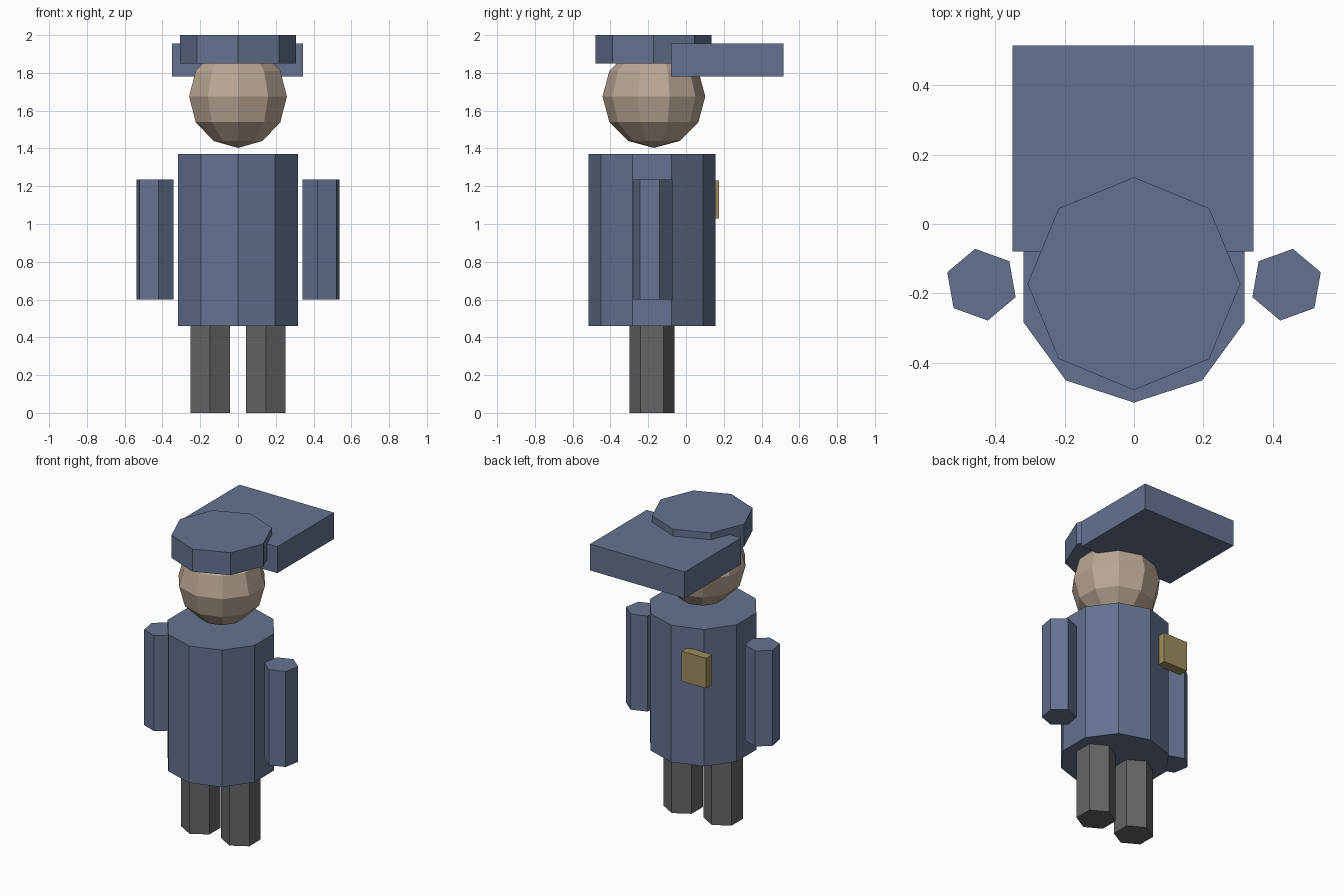
import bpy, bmesh, math
from mathutils import Matrix

if "Cube" in bpy.data.objects:
    bpy.data.objects.remove(bpy.data.objects["Cube"])

CY = -0.175  # body axis


def material(name, rgb):
    m = bpy.data.materials.new(name)
    m.diffuse_color = (*rgb, 1)
    m.use_nodes = True
    m.node_tree.nodes["Principled BSDF"].inputs["Base Color"].default_value = m.diffuse_color
    return m


BLUE = material("blue_cloth", (0.13, 0.17, 0.28))
SKIN = material("skin", (0.50, 0.39, 0.30))
GREY = material("dark_trousers", (0.13, 0.13, 0.14))
GOLD = material("gold", (0.34, 0.27, 0.11))


def finish(name, bm, mat):
    bmesh.ops.recalc_face_normals(bm, faces=bm.faces)
    me = bpy.data.meshes.new(name)
    bm.to_mesh(me)
    bm.free()
    me.materials.append(mat)
    ob = bpy.data.objects.new(name, me)
    bpy.context.collection.objects.link(ob)
    return ob


def prism(name, sides, r, x, y, z0, z1, mat, start=90):
    """Upright prism whose first corner points at the start angle."""
    bm = bmesh.new()
    angles = [math.radians(start + 360 * i / sides) for i in range(sides)]
    rings = [[bm.verts.new((x + r * math.cos(a), y + r * math.sin(a), z))
              for a in angles] for z in (z0, z1)]
    for ring in rings:
        bm.faces.new(ring)
    for i in range(sides):
        j = (i + 1) % sides
        bm.faces.new((rings[0][i], rings[0][j], rings[1][j], rings[1][i]))
    return finish(name, bm, mat)


def box(name, lo, hi, mat):
    bm = bmesh.new()
    centre = [(a + b) / 2 for a, b in zip(lo, hi)]
    size = [b - a for a, b in zip(lo, hi)]
    bmesh.ops.create_cube(bm, size=1, matrix=Matrix.Translation(centre)
                          @ Matrix.Diagonal((*size, 1)))
    return finish(name, bm, mat)


# Coat
prism("torso", 10, 0.335, 0, -0.18, 0.46, 1.37, BLUE)

# Legs and arms, one per side
for side, s in (("left", -1), ("right", 1)):
    prism(side + "_leg", 6, 0.12, s * 0.147, -0.18, 0, 0.48, GREY)
    prism(side + "_arm", 6, 0.105, s * 0.44, CY, 0.60, 1.235, BLUE,
          start=90 - s * 10)

# Head
bm = bmesh.new()
bmesh.ops.create_uvsphere(bm, u_segments=10, v_segments=6, radius=0.272,
                          matrix=Matrix.Translation((0, -0.17, 1.675)))
finish("head", bm, SKIN)

# Cap crown and wide flat peak
prism("cap_crown", 8, 0.307, 0, -0.172, 1.85, 2.0, BLUE)
box("cap_peak", (-0.35, -0.08, 1.78), (0.345, 0.515, 1.955), BLUE)

# Badge on the chest
box("badge", (-0.27, 0.11, 1.03), (-0.09, 0.175, 1.23), GOLD)
